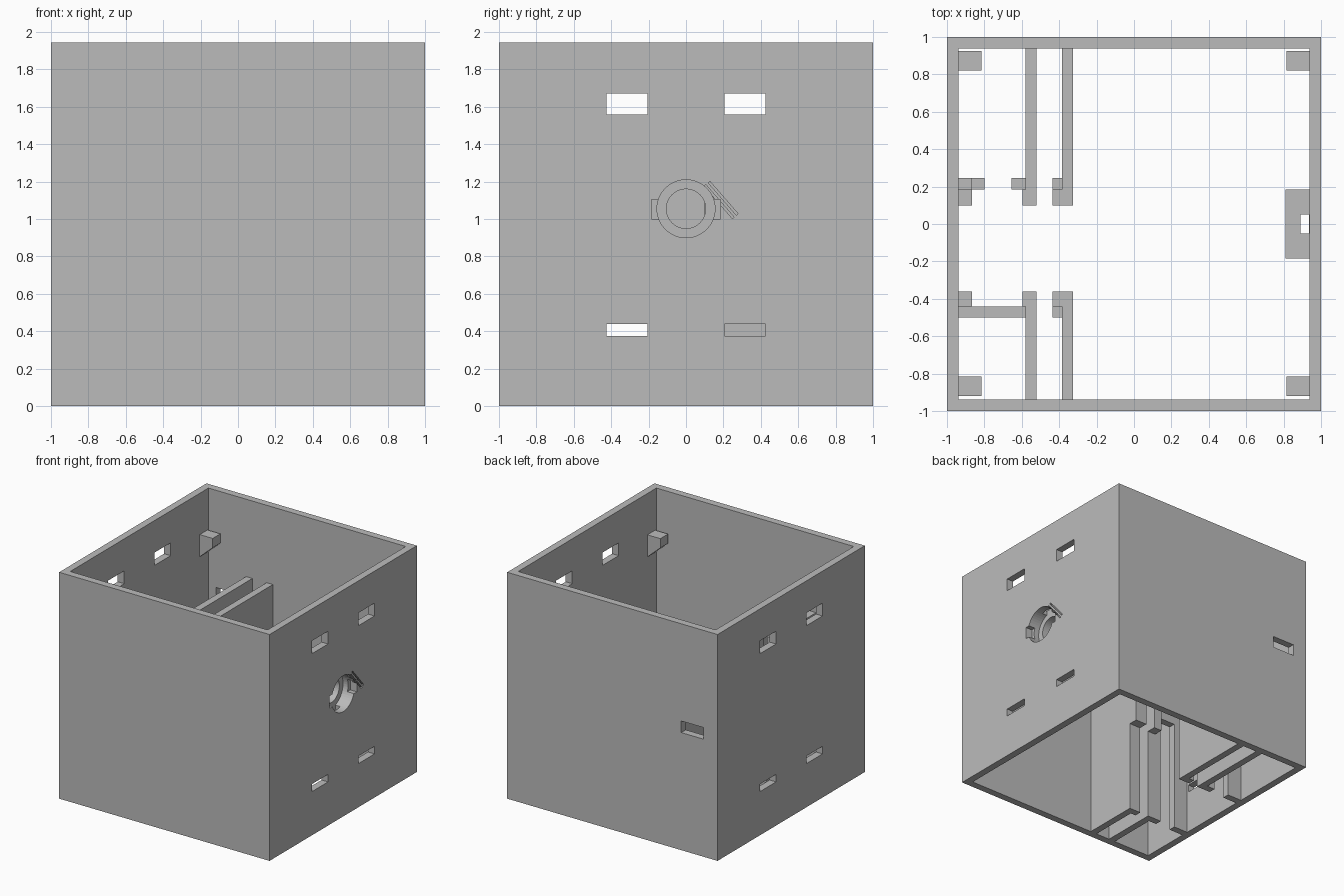
import bpy, math
from mathutils import Matrix

scene = bpy.context.scene
default = bpy.data.objects.get("Cube")
if default:
    bpy.data.objects.remove(default, do_unlink=True)

grey = bpy.data.materials.new("plain grey")
grey.use_nodes = True
colour = (0.5, 0.5, 0.5, 1)
grey.diffuse_color = colour
grey.node_tree.nodes["Principled BSDF"].inputs["Base Color"].default_value = colour

H = 1.945      # shell height
IN = 0.938     # inner wall face
DIV = 1.28     # divider height
LEDGE = 0.8    # underside of the ledges
LOCK_Z = 1.055


def mesh_object(name, verts, faces):
    me = bpy.data.meshes.new(name)
    me.from_pydata(verts, [], faces)
    me.materials.append(grey)
    ob = bpy.data.objects.new(name, me)
    scene.collection.objects.link(ob)
    return ob


def prism(name, profile, axis, lo, hi):
    """Extrude a 2D outline along x, y or z."""
    n = len(profile)
    order = {"x": lambda a, b, c: (c, a, b), "y": lambda a, b, c: (a, c, b),
             "z": lambda a, b, c: (a, b, c)}[axis]
    verts = [order(a, b, c) for c in (lo, hi) for a, b in profile]
    faces = [list(range(n))[::-1], list(range(n, 2 * n))]
    faces += [[i, (i + 1) % n, (i + 1) % n + n, i + n] for i in range(n)]
    ob = mesh_object(name, verts, faces)
    import bmesh
    bm = bmesh.new()
    bm.from_mesh(ob.data)
    bmesh.ops.recalc_face_normals(bm, faces=bm.faces)
    bm.to_mesh(ob.data)
    bm.free()
    return ob


def box(name, x, y, z):
    outline = [(x[0], y[0]), (x[1], y[0]), (x[1], y[1]), (x[0], y[1])]
    return prism(name, outline, "z", z[0], z[1])


def disc(name, r, x):
    ring = [(r * math.cos(math.tau * i / 48), LOCK_Z + r * math.sin(math.tau * i / 48))
            for i in range(48)]
    return prism(name, ring, "x", x[0], x[1])


def cut(ob, cutters):
    for c in cutters:
        c.hide_render = True
        m = ob.modifiers.new("cut", "BOOLEAN")
        m.operation, m.solver, m.object = "DIFFERENCE", "EXACT", c
    dg = bpy.context.evaluated_depsgraph_get()
    dg.update()
    me = bpy.data.meshes.new_from_object(ob.evaluated_get(dg))
    ob.modifiers.clear()
    ob.data = me


# Cutters: slots through both side walls, slot in the back wall
inside = box("inner_cutter", (-IN, IN), (-IN, IN), (-1, 3))
shell_cuts = [inside]
for y in (-0.315, 0.315):
    for z in ((1.56, 1.67), (0.375, 0.44)):
        shell_cuts.append(box("slot_cutter", (-1.2, 1.2), (y - 0.11, y + 0.11), z))
shell_cuts.append(box("back_slot_cutter", (-0.865, -0.655), (0.8, 1.2), (1.01, 1.11)))

# Cutters: round keyed recess with a diagonal groove
recess = disc("recess_cutter", 0.155, (0.89, 1.2))
tabs = box("tab_cutter", (0.935, 1.2), (-0.185, 0.185), (1.0, 1.105))
bore = disc("bore_cutter", 0.105, (0.7, 1.1))
grooves = []
for off in (0, 0.022):
    g = box("groove_cutter", (0.96, 1.2), (-0.006, 0.006), (-0.115, 0.115))
    g.data.transform(Matrix.Translation((0, 0.177 + off, 1.093 + off * 0.8))
                     @ Matrix.Rotation(math.radians(41), 4, "X"))
    grooves.append(g)
drop = box("drop_cutter", (0.89, 0.936), (-0.05, 0.05), (0.5, 1.6))

# Open square shell
shell = box("outer_shell", (-1, 1), (-1, 1), (0, H))
cut(shell, shell_cuts + [recess, tabs] + grooves)

# Housing behind the recess
housing = box("lock_housing", (0.81, IN), (-0.185, 0.185), (LOCK_Z - 0.185, LOCK_Z + 0.185))
cut(housing, [recess, bore, drop])

for c in shell_cuts + [recess, tabs, bore, drop] + grooves:
    bpy.data.objects.remove(c, do_unlink=True)

# Wedge brackets in the four corners
for side in (-1, 1):
    for y in (-0.92, 0.82):
        prism("corner_bracket", [(side * IN, 1.4), (side * IN, 1.59),
                                 (side * 0.815, 1.59), (side * 0.815, 1.51)],
              "y", y, y + 0.105)

# Two parallel dividers, each split by the central bay
BACK, FRONT = 0.185, -0.44
for label, x in (("left", (-0.385, -0.325)), ("right", (-0.58, -0.52))):
    box(label + "_back_divider", x, (BACK, IN), (0, DIV))
    box(label + "_front_divider", x, (-IN, FRONT), (0, DIV))

# Ledges overhanging the bay at both ends
for label, x in (("wall", (-IN, -0.865)), ("right", (-0.595, -0.52)),
                 ("left", (-0.435, -0.325))):
    box(label + "_back_ledge", x, (0.1, BACK), (LEDGE, DIV))
    box(label + "_front_ledge", x, (-0.36, FRONT), (LEDGE, DIV))

# Upright strips under the ledges
for y in ((BACK, 0.245), (-0.5, FRONT)):
    box("divider_strip", (-0.435, -0.385), y, (0, 0.98))

# Jambs at the back of the bay
box("wall_jamb", (-IN, -0.865), (BACK, 0.245), (0, 1.2))
box("outer_jamb", (-0.865, -0.8), (BACK, 0.245), (0, 0.98))
box("inner_jamb", (-0.655, -0.58), (BACK, 0.245), (0, 0.98))

# Cross panel with a doorway at the front of the bay
doorway = [(-IN, 0), (-0.8, 0), (-0.8, 0.97), (-0.655, 0.97), (-0.655, 0),
           (-0.58, 0), (-0.58, 1.24), (-IN, 1.24)]
prism("cross_panel", doorway, "y", -0.5, FRONT)
